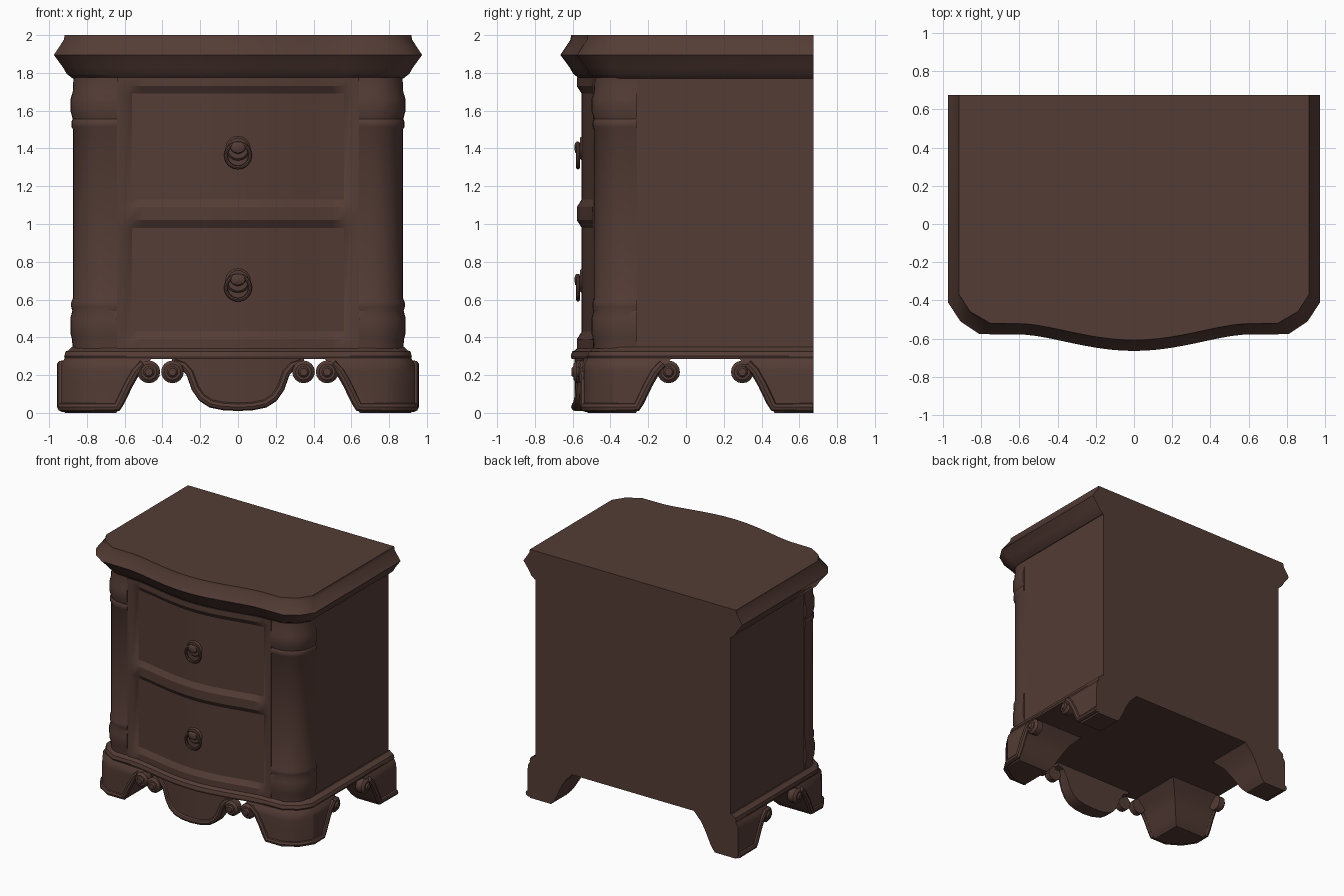
import bpy, bmesh, math
from mathutils import Matrix, Vector

if "Cube" in bpy.data.objects:
    bpy.data.objects.remove(bpy.data.objects["Cube"])

BACK = 0.675
wood = bpy.data.materials.new("dark_brown_wood")
wood.use_nodes = True
colour = (0.088, 0.045, 0.036, 1)
wood.diffuse_color = colour
wood.node_tree.nodes["Principled BSDF"].inputs["Base Color"].default_value = colour


def finish(name, bm, smooth=True):
    bmesh.ops.recalc_face_normals(bm, faces=bm.faces)
    mesh = bpy.data.meshes.new(name)
    bm.to_mesh(mesh)
    bm.free()
    mesh.materials.append(wood)
    obj = bpy.data.objects.new(name, mesh)
    bpy.context.collection.objects.link(obj)
    if smooth:
        bpy.ops.object.select_all(action="DESELECT")
        obj.select_set(True)
        bpy.context.view_layer.objects.active = obj
        bpy.ops.object.shade_smooth_by_angle(angle=math.radians(32))
    return obj


def sheet(bm, rows, closed):
    """Join rows of points with quads."""
    grid = [[bm.verts.new(p) for p in row] for row in rows]
    n = len(grid[0])
    for a, b in zip(grid, grid[1:]):
        for i in range(n if closed else n - 1):
            j = (i + 1) % n
            bm.faces.new((a[i], a[j], b[j], b[i]))
    return grid


def loft(name, rings, side=1):
    bm = bmesh.new()
    grid = sheet(bm, [[(x * side, y, z) for x, y, z in r] for r in rings], True)
    bm.faces.new(grid[0])
    bm.faces.new(grid[-1])
    return finish(name, bm)


def tube(name, points, radius, side=1):
    curve = bpy.data.curves.new(name + "_path", "CURVE")
    curve.dimensions = "3D"
    curve.bevel_depth = radius
    curve.bevel_resolution = 2
    curve.use_fill_caps = True
    spline = curve.splines.new("POLY")
    spline.points.add(len(points) - 1)
    for p, (x, y, z) in zip(spline.points, points):
        p.co = (x * side, y, z, 1)
    temp = bpy.data.objects.new(name + "_path", curve)
    bpy.context.collection.objects.link(temp)
    bpy.context.view_layer.update()
    mesh = bpy.data.meshes.new_from_object(
        temp.evaluated_get(bpy.context.evaluated_depsgraph_get()))
    bpy.data.objects.remove(temp)
    bm = bmesh.new()
    bm.from_mesh(mesh)
    bpy.data.meshes.remove(mesh)
    return finish(name, bm)


def disc(bm, centre, radius, depth, axis, tip=None, sides=16):
    turn = Vector((0, 0, 1)).rotation_difference(Vector(axis)).to_matrix().to_4x4()
    bmesh.ops.create_cone(bm, cap_ends=True, segments=sides, radius1=radius,
                          radius2=radius if tip is None else tip, depth=depth,
                          matrix=Matrix.Translation(centre) @ turn)


def scroll(name, centre, axis):
    bm = bmesh.new()
    c, a = Vector(centre), Vector(axis)
    disc(bm, c - a * 0.02, 0.06, 0.05, a)
    disc(bm, c + a * 0.013, 0.06, 0.016, a, 0.042)
    disc(bm, c + a * 0.026, 0.03, 0.012, a, 0.02)
    finish(name, bm)


# Plan outline: straight sides, rounded corners and a bowed front
def front_y(x, off):
    bow = 0.085 * math.cos(math.pi / 2 * min(abs(x) / 0.57, 1)) ** 1.4
    return -0.58 + off - bow


def corner(off):
    return [(0.975 - off, -0.41 + 0.75 * off),
            (0.91 - 0.9 * off, -0.51 + 0.9 * off),
            (0.81 - off, -0.577 + off)]


def outline(off, z):
    bow = [0.57 * (1 - i / 9) for i in range(10)]
    half = [(0.975 - off, BACK)] + corner(off) + [(x, front_y(x, off)) for x in bow]
    full = half + [(-x, y) for x, y in half[-2::-1]]
    return [(x, y, z) for x, y in full]


def moulding(name, profile):
    loft(name, [outline(off, z) for z, off in profile])


moulding("top_slab", [(1.77, 0.1), (1.795, 0.068), (1.83, 0.048), (1.895, 0),
                      (1.975, 0.053), (2.0, 0.057)])
moulding("base_moulding", [(0.285, 0.06), (0.3, 0.055), (0.325, 0.062),
                           (0.33, 0.075), (0.348, 0.095)])

# Case behind the drawers
case = [(0.87, BACK), (0.87, -0.27), (0.66, -0.42),
        (-0.66, -0.42), (-0.87, -0.27), (-0.87, BACK)]
loft("case", [[(x, y, z) for x, y in case] for z in (0.3, 1.78)])

# Bowed front with two bevelled, recessed drawer panels
panels = [(0.39, 1.02), (1.09, 1.73)]
bevel = 0.04
inner = 0.56
xs = [-0.64, -0.6] + [inner * (i / 10 - 1) for i in range(21)] + [0.6, 0.64]
zs = [0.34] + [v for a, b in panels for v in (a, a + bevel, b - bevel, b)] + [1.775]


def recessed(x, z):
    return abs(x) < inner + 0.001 and any(
        a + bevel - 0.001 < z < b - bevel + 0.001 for a, b in panels)


bm = bmesh.new()
sheet(bm, [[(-0.64, -0.4, z)]
           + [(x, front_y(x, 0.113 if recessed(x, z) else 0.087), z) for x in xs]
           + [(0.64, -0.4, z)] for z in zs], False)
finish("drawer_front", bm)

# Ring pulls
for label, z in (("lower", 0.7), ("upper", 1.4)):
    y = front_y(0, 0.113)
    bm = bmesh.new()
    disc(bm, (0, y - 0.004, z), 0.066, 0.012, (0, -1, 0), 0.055)
    disc(bm, (0, y - 0.02, z), 0.03, 0.03, (0, -1, 0), 0.022)
    bmesh.ops.create_uvsphere(bm, u_segments=12, v_segments=8, radius=0.04,
                              matrix=Matrix.Translation((0, y - 0.025, z + 0.005))
                              @ Matrix.Diagonal((1, 0.35, 0.8, 1)))
    finish(label + "_pull_plate", bm)
    ring = [(0.064 * math.sin(t), y - 0.02, z - 0.037 + 0.064 * math.cos(t))
            for t in (math.tau * i / 24 for i in range(25))]
    tube(label + "_pull_ring", ring, 0.01)


# Corner columns with turned bands near each end
def column_ring(z, off):
    arc = [math.pi / 2 * i / 8 for i in range(9)]
    pts = [(0.64, -0.31 - 0.278 + off)]
    pts += [(0.70 + (0.275 - off) * math.sin(t), -0.31 - (0.278 - off) * math.cos(t))
            for t in arc]
    pts += [(0.975 - off, -0.26), (0.64, -0.26)]
    return [(x, y, z) for x, y in pts]


bands = [(0.34, 0.1), (0.39, 0.096), (0.42, 0.088), (0.5, 0.087), (0.54, 0.098),
         (0.56, 0.092), (0.585, 0.092), (0.61, 0.102)]
column = bands + [(1.5, 0.102), (1.515, 0.093), (1.54, 0.093), (1.555, 0.1),
                  (1.6, 0.088), (1.66, 0.088), (1.7, 0.1), (1.775, 0.104)]

# Bracket feet: (height, flank spread, inset from the outline)
flank = [(0, 0, 0.06), (0.03, 0.025, 0.037), (0.06, 0.042, 0.037), (0.15, 0.085, 0.037),
         (0.22, 0.125, 0.037), (0.26, 0.165, 0.04), (0.29, 0.19, 0.058)]


def front_foot_ring(z, e, off):
    x, y = 0.645 - e, -0.266 + e
    pts = [(x, front_y(x, off))] + corner(off)[::-1] + [(0.975 - off, y), (x, y)]
    return [(px, py, z) for px, py in pts]


def back_foot_ring(z, e, off):
    x, y = 0.73 - e, 0.47 - e
    return [(a, b, z) for a, b in
            ((0.975 - off, y), (0.975 - off, BACK), (x, BACK), (x, y))]


rim_off = 0.042
rim = [(z, e) for z, e, off in flank[1:-1]]
for side, label in ((1, "left"), (-1, "right")):
    loft(label + "_column", [column_ring(z, off) for z, off in column], side)
    loft(label + "_front_foot", [front_foot_ring(*f) for f in flank], side)
    loft(label + "_back_foot", [back_foot_ring(*f) for f in flank], side)

    # Raised rims following the foot edges
    face_x = 0.975 - rim_off
    front_rim = [(0.665 - e, front_y(0.665 - e, rim_off), z) for z, e in rim[::-1]]
    turn_rim = [(x, y, 0.03) for x, y in corner(rim_off)[::-1]]
    side_rim = [(face_x, -0.286 + e, z) for z, e in rim]
    tube(label + "_front_foot_rim", front_rim + turn_rim + side_rim, 0.024, side)
    back_rim = [(face_x, 0.49 - e, z) for z, e in rim[::-1]]
    tube(label + "_back_foot_rim", back_rim + [(face_x, BACK - 0.002, 0.03)], 0.024, side)

    # Scroll ends
    for part, x in (("foot", 0.472), ("apron", 0.347)):
        scroll(f"{label}_{part}_front_scroll",
               (side * x, front_y(x, 0.045), 0.217), (0, -1, 0))
    for part, y in (("front", -0.092), ("back", 0.298)):
        scroll(f"{label}_{part}_side_scroll", (side * 0.925, y, 0.217), (side, 0, 0))

# Hanging apron under the bowed front
drop = [(0.35, 0.265), (0.3, 0.25), (0.265, 0.19), (0.235, 0.11), (0.2, 0.06),
        (0.15, 0.028), (0.08, 0.014), (0, 0.01)]
edge = drop + [(-x, z) for x, z in drop[-2::-1]]
loft("apron", [[(x, front_y(x, 0.075), z), (x, front_y(x, 0.075), 0.29),
                (x, -0.48, 0.29), (x, -0.48, z)] for x, z in edge])
tube("apron_rim", [(x * 0.96, front_y(x, 0.078), z + 0.022 if z < 0.2 else z)
                   for x, z in edge], 0.022)
